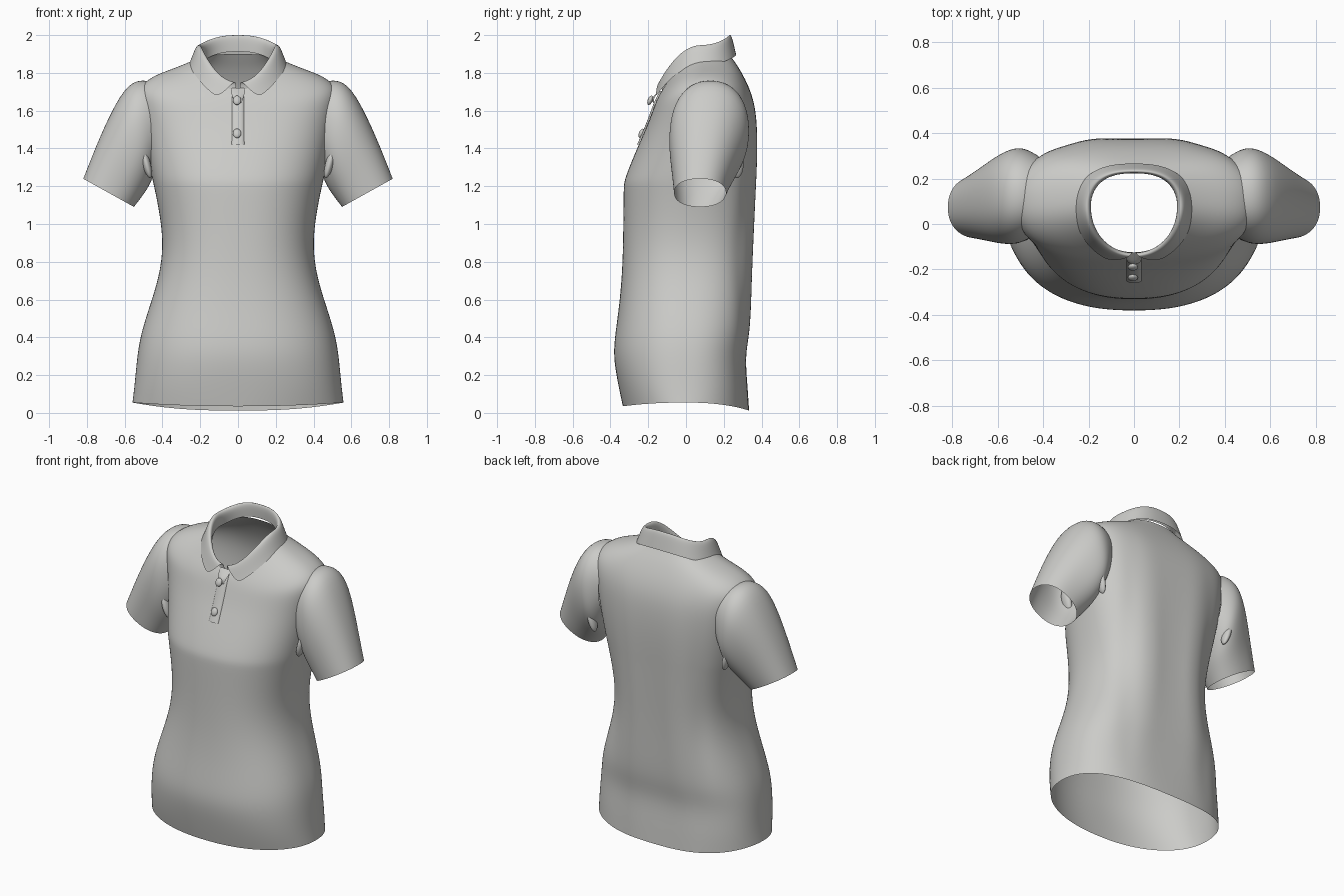
import bpy, bmesh, math
from mathutils import Vector

cube = bpy.data.objects.get("Cube")
if cube:
    bpy.data.objects.remove(cube)

cloth = bpy.data.materials.new("light grey cloth")
cloth.use_nodes = True
grey = (0.6, 0.6, 0.58, 1)
cloth.diffuse_color = grey
cloth.node_tree.nodes["Principled BSDF"].inputs["Base Color"].default_value = grey


def loft(name, rings, closed=True, levels=2):
    """Skin a list of equally long point rings and smooth the result."""
    bm = bmesh.new()
    rows = [[bm.verts.new(point) for point in ring] for ring in rings]
    count = len(rows[0])
    for lower, upper in zip(rows, rows[1:]):
        for i in range(count if closed else count - 1):
            j = (i + 1) % count
            bm.faces.new((lower[i], lower[j], upper[j], upper[i]))
    for face in bm.faces:
        face.smooth = True
    mesh = bpy.data.meshes.new(name)
    bm.to_mesh(mesh)
    bm.free()
    mesh.materials.append(cloth)
    shape = bpy.data.objects.new(name, mesh)
    bpy.context.collection.objects.link(shape)
    smoother = shape.modifiers.new("smooth", "SUBSURF")
    smoother.levels = smoother.render_levels = levels


def power(value, exponent):
    return math.copysign(abs(value) ** exponent, value)


def ring_point(angle, heights, half_width, depths, roundness):
    """Point on a rounded ring; heights and depths are given at front, side, back."""
    cosine, sine = math.cos(angle), math.sin(angle)
    end = 2 if sine > 0 else 0
    roundness += 0.35 * max(sine, 0)
    x = half_width * power(cosine, 2 / roundness)
    y = depths[1] + abs(power(sine, 2 / roundness)) * (depths[end] - depths[1])
    z = heights[1] + (heights[end] - heights[1]) * sine * sine
    return Vector((x, y, z))


# Torso: height, half width, front, back
torso = [
    (.15, .548, -.36, .328),
    (.3, .535, -.387, .318),
    (.42, .515, -.375, .343),
    (.56, .47, -.355, .352),
    (.72, .418, -.34, .358),
    (.88, .396, -.334, .365),
    (1.04, .412, -.332, .372),
    (1.2, .445, -.331, .378),
    (1.24, .455, -.326, .38),
    (1.4, .485, -.26, .385),
]
# Shoulders: height at front, side and back; half width, front, back
shoulders = [
    (1.5, 1.55, 1.54, .51, -.215, .38),
    (1.57, 1.65, 1.64, .53, -.188, .365),
    (1.62, 1.725, 1.72, .53, -.17, .337),
    (1.65, 1.785, 1.78, .45, -.158, .307),
    (1.675, 1.82, 1.83, .35, -.147, .278),
    (1.695, 1.86, 1.87, .25, -.135, .25),
    (1.71, 1.885, 1.9, .205, -.125, .23),
]
body = [((.035, .055, .012), .56, (-.335, 0, .335), 2.2)]
for z, width, front, back in torso:
    body.append(((z, z, z), width, (front, .1 * (z / 1.5) ** 2, back), 2.35))
for z_front, z_side, z_back, width, front, back in shoulders:
    body.append(((z_front, z_side, z_back), width, (front, .1, back), 2 + .7 * width))

segments = 48
rings = []
for row in body:
    ring = [ring_point(math.tau * (i + .5) / segments, *row) for i in range(segments)]
    # Shallow hollow along the spine, with soft folds either side
    for point in ring:
        if point.y > .1:
            fade = max(0, math.sin(math.pi * min(1, point.z / 1.8)))
            spine = math.exp(-(point.x / .09) ** 2)
            crease = math.exp(-((abs(point.x) - .3) / .05) ** 2)
            point.y -= fade * (.018 * spine + .012 * crease)
    rings.append(ring)
loft("shirt_body", rings)

# Sleeves: top x, z; bottom x, z; middle depth, half depth
sleeve = [
    (.42, 1.74, .42, 1.32, .13, .17),
    (.5, 1.77, .44, 1.27, .13, .2),
    (.585, 1.745, .455, 1.235, .125, .215),
    (.67, 1.6, .475, 1.19, .11, .2),
    (.75, 1.42, .515, 1.135, .09, .165),
    (.82, 1.24, .55, 1.09, .074, .138),
]
sides = ((1, "left"), (-1, "right"))
for side, label in sides:
    rings = []
    for x_top, z_top, x_low, z_low, middle, depth in sleeve:
        ring = []
        for i in range(28):
            angle = math.tau * i / 28
            along = (1 + power(math.cos(angle), .9)) / 2
            ring.append((side * (x_low + (x_top - x_low) * along),
                         middle + depth * power(math.sin(angle), .9),
                         z_low + (z_top - z_low) * along))
        rings.append(ring)
    loft(label + "_sleeve", rings)

# Folded collar, open at the front: rise, spread, half gap in radians
collar = [(.02, .006, .04), (.08, 0, .04), (.105, .008, .05), (.11, .022, .08),
          (.095, .037, .14), (.05, .055, .26), (0, .074, .42)]
rings = []
for rise, spread, gap in collar:
    heights = [z + rise for z in (1.642, 1.84, 1.893)]
    depths = (-.125 - .75 * spread, .08, .222 + .6 * spread)
    turn = math.tau - 2 * gap
    rings.append([ring_point(gap - math.pi / 2 + turn * i / 44, heights,
                             .188 + spread, depths, 2.1) for i in range(45)])
loft("collar", rings, closed=False)


def front_y(z):
    """Depth of the body's centre front at height z."""
    for lower, upper in zip(body, body[1:]):
        start, stop = lower[0][0], upper[0][0]
        if start <= z <= stop:
            return lower[2][0] + (upper[2][0] - lower[2][0]) * (z - start) / (stop - start)
    return body[-1][2][0]


# Button placket: a thin raised strip
rows = []
for i in range(9):
    z = 1.42 + .285 * i / 8
    rows.append([(x, front_y(z) - lift, z) for x, lift in
                 ((-.036, -.012), (-.034, .007), (0, .009), (.034, .007), (.036, -.012))])
loft("button_placket", rows, closed=False, levels=1)

# Small loose fold at the top of the placket
rows = []
for z, lift, width in ((1.72, 0, .04), (1.69, .022, .036), (1.665, .034, .026), (1.64, .012, .02)):
    rows.append([(width * k, front_y(z) - lift * (1 - .4 * k * k), z)
                 for k in (-1, -.5, 0, .5, 1)])
loft("placket_fold", rows, closed=False, levels=1)


def cloth_ball(name, location, rotation, scale):
    """Smooth flattened ball for buttons and bunched cloth."""
    bpy.ops.mesh.primitive_uv_sphere_add(segments=20, ring_count=10, radius=1,
                                         location=location, rotation=rotation)
    ball = bpy.context.object
    ball.name = name
    ball.scale = scale
    ball.data.materials.append(cloth)
    bpy.ops.object.shade_smooth()


# Buttons
for label, z, lift in (("upper", 1.655, .034), ("lower", 1.48, .012)):
    cloth_ball(label + "_button", (-.005, front_y(z) - lift, z),
               (math.radians(-22), 0, 0), (.022, .013, .026))

# Gathered cloth at the armpits
for side, label in sides:
    for place, y in (("front", -.04), ("back", .27)):
        cloth_ball(label + "_" + place + "_armpit_fold", (side * .485, y, 1.32),
                   (0, side * math.radians(15), 0), (.022, .035, .08))
